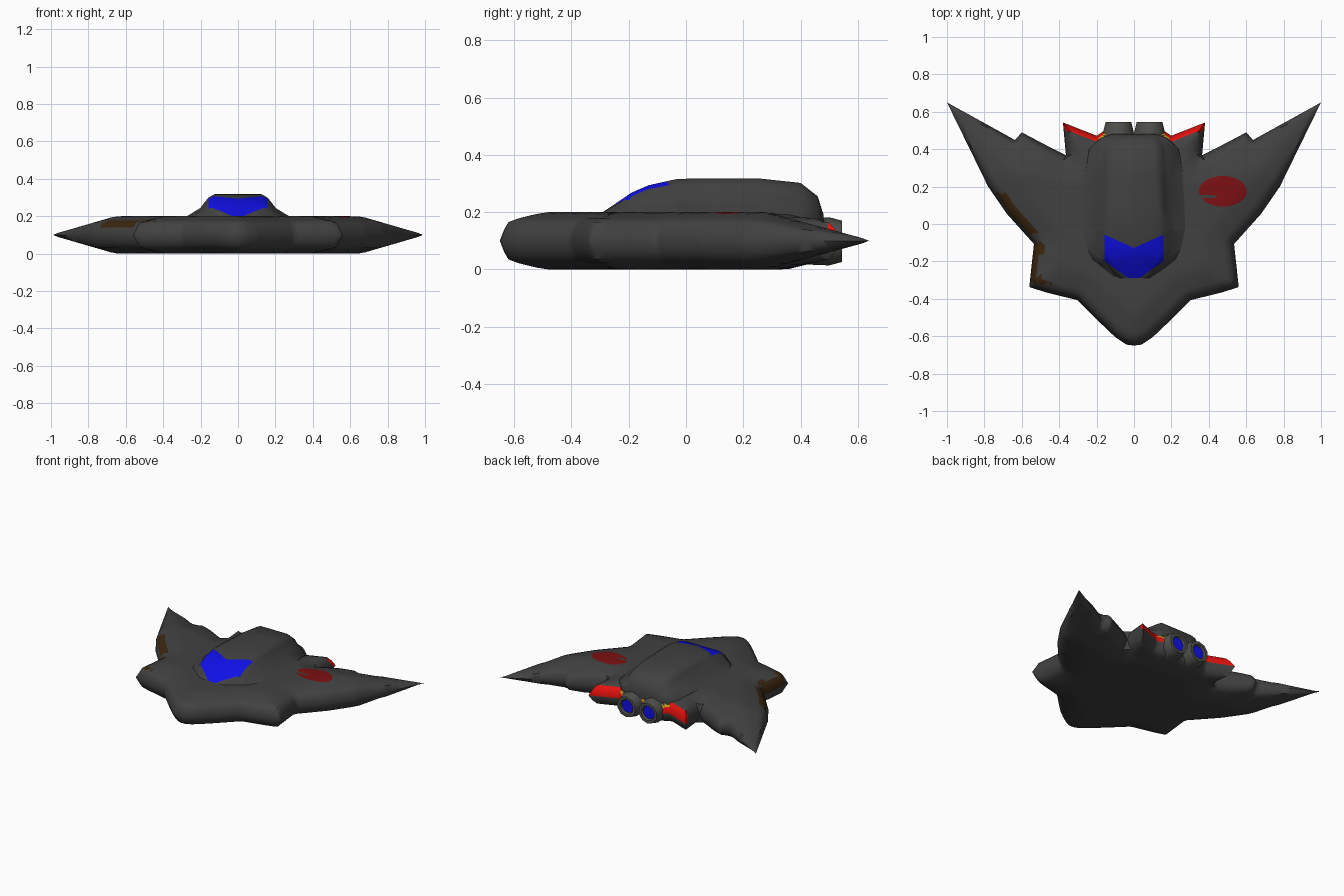
import bpy, bmesh, math
from mathutils import Vector
from mathutils.geometry import delaunay_2d_cdt, intersect_point_line

if "Cube" in bpy.data.objects:
    bpy.data.objects.remove(bpy.data.objects["Cube"])


def mat(name, r, g, b):
    m = bpy.data.materials.new(name)
    m.diffuse_color = (r, g, b, 1)
    m.use_nodes = True
    m.node_tree.nodes["Principled BSDF"].inputs["Base Color"].default_value = m.diffuse_color
    return m


GREY = mat("hull_grey", .053, .053, .053)
BLUE = mat("glass_blue", .005, .005, .8)
RED = mat("bright_red", .8, .006, .004)
YELLOW = mat("yellow", .55, .38, .01)
MAROON = mat("dark_red", .2, .005, .006)
BROWN = mat("brown", .045, .02, .005)
METAL = mat("engine_grey", .08, .08, .07)


def finish(name, bm, mats, angle=50):
    bmesh.ops.recalc_face_normals(bm, faces=bm.faces)
    me = bpy.data.meshes.new(name)
    bm.to_mesh(me)
    bm.free()
    for m in mats:
        me.materials.append(m)
    ob = bpy.data.objects.new(name, me)
    bpy.context.collection.objects.link(ob)
    bpy.ops.object.select_all(action='DESELECT')
    ob.select_set(True)
    bpy.context.view_layer.objects.active = ob
    bpy.ops.object.shade_smooth_by_angle(angle=math.radians(angle))
    return ob


def inside(p, poly):
    hit = False
    for a, b in zip(poly, poly[1:] + poly[:1]):
        if (a[1] > p[1]) != (b[1] > p[1]):
            if p[0] < (b[0] - a[0]) * (p[1] - a[1]) / (b[1] - a[1]) + a[0]:
                hit = not hit
    return hit


def lerp_table(t, table):
    for (a, va), (b, vb) in zip(table, table[1:]):
        if t <= b:
            return va + (vb - va) * (t - a) / (b - a)
    return table[-1][1]


# Hull outline, right half from nose to tail, then mirrored
half = [(.04, -.645), (.1, -.605), (.2, -.51), (.305, -.406), (.38, -.388), (.476, -.364),
        (.56, -.337), (.535, -.107), (.68, .055), (.78, .2), (1, .65), (.636, .449),
        (.6, .49), (.487, .43), (.364, .368), (.38, .543), (.2, .472), (.15, .505), (.03, .505)]
outline = [(0, -.65)] + half + [(0, .488)] + [(-x, y) for x, y in reversed(half)]
REAR = [(0, .488), (.03, .505), (.15, .505), (.2, .472), (.38, .543)]
segs = [(Vector(a), Vector(b)) for a, b in zip(outline, outline[1:] + outline[:1])]


def edge_dist(p):
    best = 9
    for a, b in segs:
        q, t = intersect_point_line(p, a, b)
        q = a + (b - a) * min(1, max(0, t))
        best = min(best, (Vector(p[:2]) - q.to_2d()).length)
    return best


def thickness(p, d):
    h = lerp_table(d, [(0, 0), (.015, .04), (.03, .066), (.06, .077), (.15, .1), (.2, .1)])
    h = min(h, max(0, 1 - abs(p[0])) * .29)
    if abs(p[0]) > .4:
        h = min(h, max(0, .65 - p[1]) * .27)
    return h


# Points: rim, bevel rows parallel to the rim, interior grid, wing marking
pts, edges = [], []
for a, b in segs:
    n = max(1, round((b - a).length / .025))
    pts += [a.lerp(b, i / n) for i in range(n)]
rim_n = len(pts)
edges += [(i, (i + 1) % rim_n) for i in range(rim_n)]
for a, b in segs:
    nrm = Vector((a.y - b.y, b.x - a.x)).normalized()
    n = max(1, round((b - a).length / .025))
    for off in (.015, .03, .06):
        for i in range(n + 1):
            p = a.lerp(b, i / n) + nrm * off
            if inside(p, outline) and abs(edge_dist(p) - off) < .001:
                pts.append(p)
for i in range(-24, 25):
    for j in range(-16, 17):
        p = Vector((i * .04, j * .04))
        if inside(p, outline) and edge_dist(p) > .08:
            pts.append(p)
mark = []
for k in range(28):
    a = math.radians(-152 + k * 345 / 27)
    mark.append((.475 + .128 * math.cos(a), .175 + .082 * math.sin(a)))
mark += [(.45, .152), (.43, .14)]
m0 = len(pts)
pts += [Vector(p) for p in mark]
edges += [(m0 + i, m0 + (i + 1) % len(mark)) for i in range(len(mark))]

vs, _, tris, *_ = delaunay_2d_cdt(pts, edges, [], 0, 1e-5)
bm = bmesh.new()
top, bot, dist = [], [], []
for p in vs:
    d = edge_dist(p)
    d = 0 if d < 1e-4 else d
    h = thickness(p, d)
    t = bm.verts.new((p.x, p.y, .1 + h))
    top.append(t)
    bot.append(t if h < 1e-5 else bm.verts.new((p.x, p.y, .1 - h)))
    dist.append(d)


def hull_colour(x, y, d):
    if inside((x, y), mark):
        return 3
    if abs(x) < .39 and y > .4:
        r = lerp_table(abs(x), REAR) - y
        if r < .033 and not (abs(x) > .35 and y < .5):
            blotch = math.sin(abs(x) * 75 + y * 60) > -.55
            return 2 if abs(x) < .19 and .008 < r and blotch else 1
    if x < 0 and d < .052:
        if -.05 < y < .165 and d > .012:
            return 4
        if -.32 < y < -.1 and x < -.4 and (d < .028 or y < -.28 or y > -.17):
            return 4
    return 0


for f in tris:
    c = sum((vs[i] for i in f), Vector((0, 0))) / len(f)
    if not inside(c, outline):
        continue
    face = bm.faces.new([top[i] for i in f])
    face.material_index = hull_colour(c.x, c.y, edge_dist(c))
    low = [bot[i] for i in f]
    if any(v not in face.verts for v in low):
        bm.faces.new(reversed(low))
bmesh.ops.delete(bm, geom=[v for v in bm.verts if not v.link_faces], context='VERTS')
finish("hull", bm, [GREY, RED, YELLOW, MAROON, BROWN])

# Dorsal hump with canopy glass: lofted sections (y, half width, top z)
bm = bmesh.new()
rings = []
for y, w, z in [(-.3, .07, .193), (-.19, .155, .268), (-.13, .16, .294), (-.03, .16, .316),
                (.1, .155, .318), (.25, .145, .318), (.4, .135, .302), (.46, .12, .255), (.48, .1, .19)]:
    dz = z - .195
    f = max(.02, dz)
    side = [(w + f, .15), (w + f * .97, .195 + .02 * dz), (w + .35 * f, .195 + .4 * dz),
            (w, .195 + .85 * dz), (w - .03, z)]
    sec = [(-a, b) for a, b in side] + [(0, z)] + side[::-1]
    rings.append([bm.verts.new((a, y, b)) for a, b in sec])
for r, s in zip(rings, rings[1:]):
    for i in range(len(r) - 1):
        bm.faces.new((r[i], r[i + 1], s[i + 1], s[i]))
for r in (rings[0], rings[-1]):
    bm.faces.new(r)
# Cut the canopy border, then colour the faces within it
for s in (-1, 1):
    for co, no in [((0, -.128, 0), (-.45 * s, 1, 0)), ((.157 * s, 0, 0), (1, 0, 0)),
                   ((.03 * s, -.29, 0), (-.72 * s, 1, 0))]:
        bmesh.ops.bisect_plane(bm, geom=bm.verts[:] + bm.edges[:] + bm.faces[:], dist=1e-5,
                               plane_co=co, plane_no=no)
for f in bm.faces:
    c = f.calc_center_median()
    ax = abs(c.x)
    if ax < .157 and -.29 + .72 * (ax - .03) < c.y < -.128 + .45 * ax and c.z > .2:
        f.material_index = 1
finish("hump_and_canopy", bm, [GREY, BLUE])

# Twin engine nozzles with blue exhausts
for name, cx in (("left_engine", -.083), ("right_engine", .083)):
    bm = bmesh.new()
    rings = []
    for y, r in [(.4, .08), (.5, .084), (.545, .072), (.545, .052), (.53, .046)]:
        rings.append([bm.verts.new((cx + r * math.cos(a), y, .098 + r * math.sin(a)))
                      for a in (math.tau * (k + .5) / 10 for k in range(10))])
    for r, s in zip(rings, rings[1:]):
        for i in range(10):
            j = (i + 1) % 10
            bm.faces.new((r[i], r[j], s[j], s[i]))
    bm.faces.new(rings[0])
    bm.faces.new(rings[-1]).material_index = 1
    finish(name, bm, [METAL, BLUE], 40)
